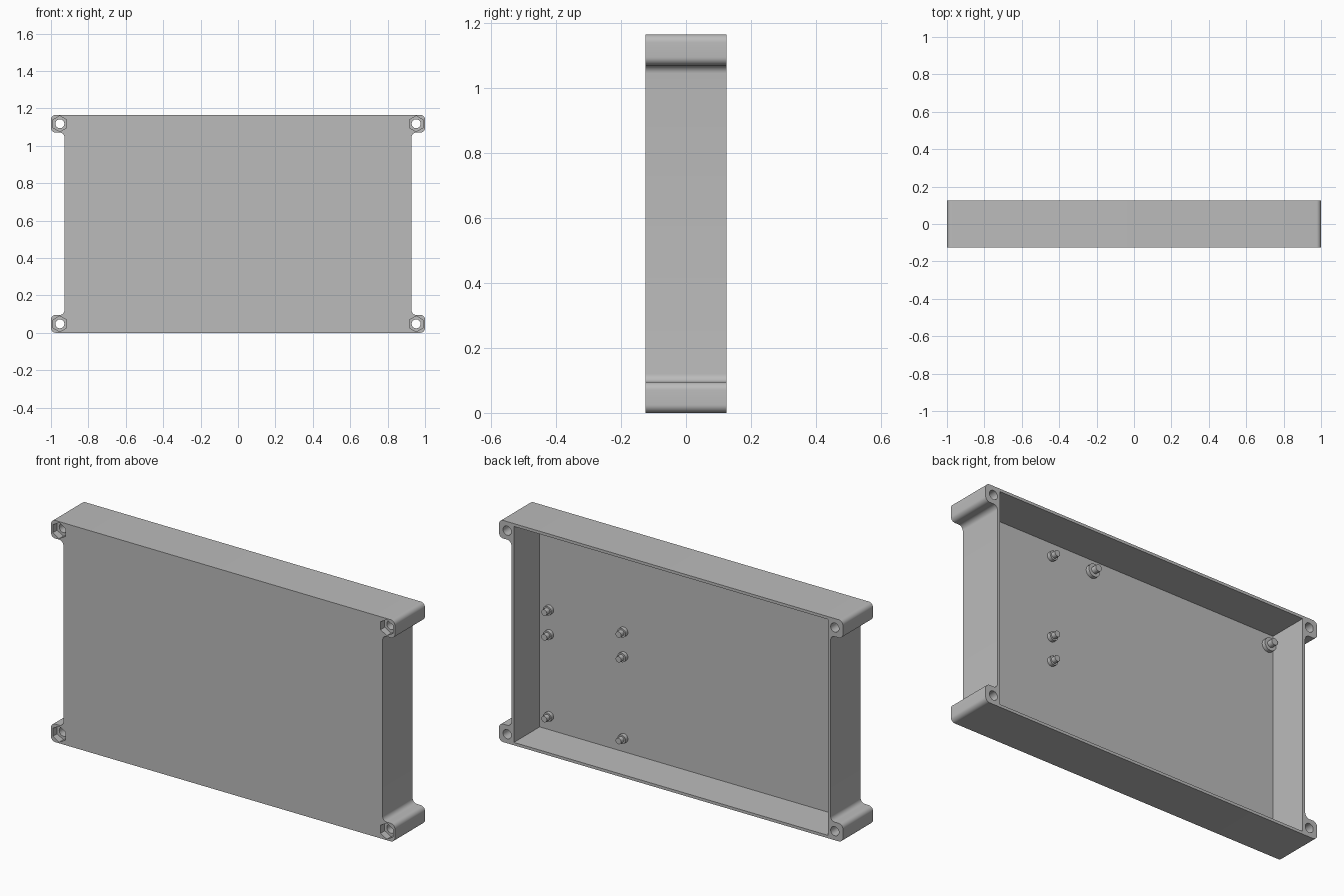
import bpy, bmesh, math
from mathutils import Matrix, Vector

cube = bpy.data.objects.get("Cube")
if cube:
    bpy.data.objects.remove(cube, do_unlink=True)

# Overall sizes
HEIGHT, FRONT, BACK = 1.165, -0.125, 0.125
MID = HEIGHT / 2
BODY_X, EAR, ROUND = 0.928, 0.095, 0.025
WALL, FLOOR_Y = 0.015, -0.089

# Plain grey plastic
grey = bpy.data.materials.new("grey plastic")
grey.use_nodes = True
COLOUR = (0.5, 0.5, 0.5, 1)
grey.diffuse_color = COLOUR
grey.node_tree.nodes["Principled BSDF"].inputs["Base Color"].default_value = COLOUR


def prism(name, outline, y0, y1):
    """Extrude an (x, z) outline from y0 to y1."""
    bm = bmesh.new()
    face = bm.faces.new([bm.verts.new((x, y0, z)) for x, z in outline])
    grown = bmesh.ops.extrude_face_region(bm, geom=[face])["geom"]
    verts = [v for v in grown if isinstance(v, bmesh.types.BMVert)]
    bmesh.ops.translate(bm, verts=verts, vec=(0, y1 - y0, 0))
    bmesh.ops.recalc_face_normals(bm, faces=bm.faces)
    mesh = bpy.data.meshes.new(name)
    bm.to_mesh(mesh)
    bm.free()
    mesh.materials.append(grey)
    obj = bpy.data.objects.new(name, mesh)
    bpy.context.collection.objects.link(obj)
    return obj


def arc(cx, cz, r, start, end, steps=8):
    angles = [math.radians(start + (end - start) * i / steps) for i in range(steps + 1)]
    return [(cx + r * math.cos(a), cz + r * math.sin(a)) for a in angles]


def ring(cx, cz, r, sides, turn=0):
    return arc(cx, cz, r, turn, turn + 360, sides)[:-1]


def activate(obj):
    bpy.ops.object.select_all(action="DESELECT")
    obj.select_set(True)
    bpy.context.view_layer.objects.active = obj


def cut(target, cutter):
    mod = target.modifiers.new("cut", "BOOLEAN")
    mod.operation, mod.solver, mod.object = "DIFFERENCE", "EXACT", cutter
    activate(target)
    bpy.ops.object.modifier_apply(modifier=mod.name)
    bpy.data.objects.remove(cutter, do_unlink=True)


def smooth(obj):
    activate(obj)
    bpy.ops.object.shade_smooth_by_angle(angle=math.radians(30))


# Enclosure outline: one corner with its screw ear, mirrored to all four
corner = arc(BODY_X + ROUND, MID - EAR - ROUND, ROUND, 180, 90)
corner += arc(1 - ROUND, MID - EAR + ROUND, ROUND, -90, 0)
corner += arc(1 - ROUND, MID - ROUND, ROUND, 0, 90)
upper = corner + [(-x, z) for x, z in reversed(corner)]
outline = [(x, MID + z) for x, z in upper] + [(x, MID - z) for x, z in reversed(upper)]
enclosure = prism("enclosure", outline, FRONT, BACK)

# Open cavity at the back
inner = BODY_X - WALL
cavity = [(-inner, WALL), (inner, WALL), (inner, HEIGHT - WALL), (-inner, HEIGHT - WALL)]
cut(enclosure, prism("cavity_cutter", cavity, FLOOR_Y, BACK + 0.1))

# Screw holes with hexagonal nut pockets in the ears
for sx in (-1, 1):
    for sz in (-1, 1):
        cx, cz = sx * (1 - EAR / 2), MID + sz * (MID - EAR / 2)
        cut(enclosure, prism("hole_cutter", ring(cx, cz, 0.024, 24), FRONT - 0.1, BACK + 0.1))
        cut(enclosure, prism("nut_cutter", ring(cx, cz, 0.042, 6, 30), FRONT - 0.1, FRONT + 0.035))
smooth(enclosure)


# Stepped mounting posts on the cavity floor
def post(name, x, z, base_r, peg_r, base_len, peg_len):
    profile = [(0, -0.005), (base_r, -0.005), (base_r, base_len),
               (peg_r, base_len), (peg_r, peg_len), (0, peg_len)]
    bm = bmesh.new()
    verts = [bm.verts.new((r, FLOOR_Y + y, 0)) for r, y in profile]
    edges = [bm.edges.new(pair) for pair in zip(verts, verts[1:])]
    bmesh.ops.spin(bm, geom=verts + edges, cent=(0, 0, 0), axis=(0, 1, 0),
                   angle=math.tau, steps=20, use_duplicate=False)
    bmesh.ops.remove_doubles(bm, verts=bm.verts, dist=0.0001)
    bmesh.ops.recalc_face_normals(bm, faces=bm.faces)
    bmesh.ops.transform(bm, matrix=Matrix.Translation(Vector((x, 0, z))), verts=bm.verts)
    mesh = bpy.data.meshes.new(name)
    bm.to_mesh(mesh)
    bm.free()
    mesh.materials.append(grey)
    obj = bpy.data.objects.new(name, mesh)
    bpy.context.collection.objects.link(obj)
    smooth(obj)


for x in (0.856, 0.424):
    for dz in (-0.495, -0.065, 0.065, 0.495):
        post("small_post", x, MID + dz, 0.024, 0.016, 0.02, 0.045)
for x in (0.18, -0.882):
    post("large_post", x, 1.088, 0.034, 0.018, 0.02, 0.05)
